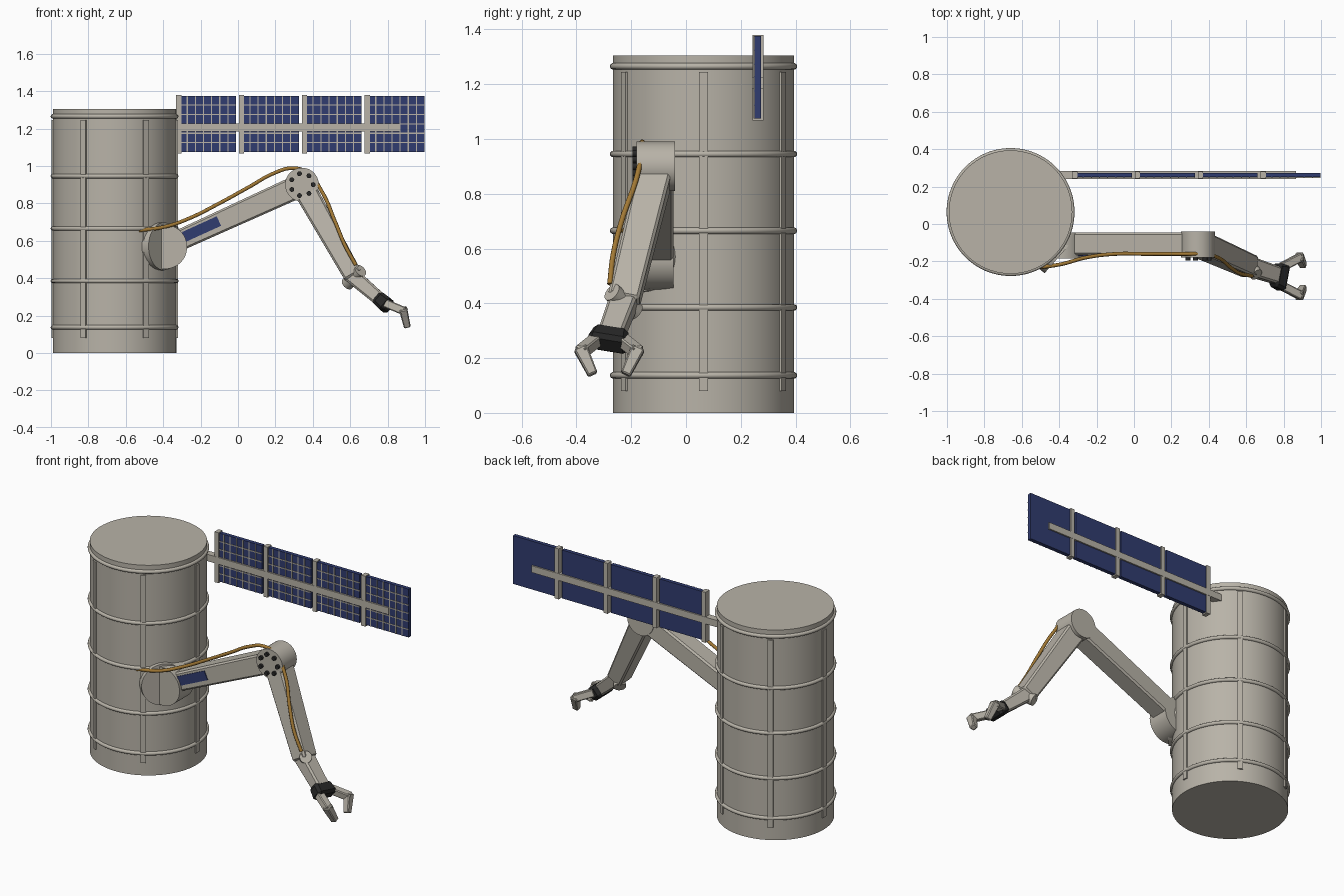
import bpy, bmesh, math
from mathutils import Vector, Matrix

cube = bpy.data.objects.get("Cube")
if cube:
    bpy.data.objects.remove(cube, do_unlink=True)


def material(name, rgb):
    m = bpy.data.materials.new(name)
    m.use_nodes = True
    m.diffuse_color = (*rgb, 1)
    bsdf = m.node_tree.nodes["Principled BSDF"]
    bsdf.inputs["Base Color"].default_value = (*rgb, 1)
    bsdf.inputs["Roughness"].default_value = 0.6
    return m


BEIGE = material("warm_grey", (0.48, 0.45, 0.39))
BLUE = material("solar_blue", (0.03, 0.045, 0.16))
BLACK = material("rubber_black", (0.02, 0.02, 0.02))
GOLD = material("cable_gold", (0.36, 0.19, 0.035))


def finish(name, bm, mat, smooth=False, bevel=0):
    bmesh.ops.recalc_face_normals(bm, faces=bm.faces)
    mesh = bpy.data.meshes.new(name)
    bm.to_mesh(mesh)
    bm.free()
    mesh.materials.append(mat)
    ob = bpy.data.objects.new(name, mesh)
    bpy.context.collection.objects.link(ob)
    if bevel:
        mod = ob.modifiers.new("bevel", "BEVEL")
        mod.width = bevel
        mod.segments = 1
    if smooth:
        bpy.ops.object.select_all(action="DESELECT")
        ob.select_set(True)
        bpy.context.view_layer.objects.active = ob
        bpy.ops.object.shade_smooth_by_angle(angle=math.radians(35))
    return ob


def box(name, low, high, mat):
    low, high = Vector(low), Vector(high)
    bm = bmesh.new()
    bmesh.ops.create_cube(bm, size=1)
    bmesh.ops.scale(bm, vec=high - low, verts=bm.verts)
    bmesh.ops.translate(bm, vec=(low + high) / 2, verts=bm.verts)
    return finish(name, bm, mat)


def cylinder(name, a, b, r, mat, sides=48):
    a, b = Vector(a), Vector(b)
    bm = bmesh.new()
    turn = (b - a).to_track_quat("Z", "Y").to_matrix().to_4x4()
    bmesh.ops.create_cone(bm, cap_ends=True, segments=sides, radius1=r, radius2=r,
                          depth=(b - a).length,
                          matrix=Matrix.Translation((a + b) / 2) @ turn)
    return finish(name, bm, mat, smooth=True)


def beam(name, a, b, start, end, mat, bevel=0.01):
    """Tapered box from a to b; start and end are (width near y, height)."""
    a, b = Vector(a), Vector(b)
    along = (b - a).normalized()
    up = along.cross(Vector((0, 1, 0))).normalized()
    side = up.cross(along)
    bm = bmesh.new()
    rings = []
    for p, (w, h) in ((a, start), (b, end)):
        rings.append([bm.verts.new(p + side * w * s / 2 + up * h * t / 2)
                      for s, t in ((-1, -1), (1, -1), (1, 1), (-1, 1))])
    for ring in rings:
        bm.faces.new(ring)
    for i in range(4):
        j = (i + 1) % 4
        bm.faces.new((rings[0][i], rings[0][j], rings[1][j], rings[1][i]))
    return finish(name, bm, mat, bevel=bevel)


# Drum-shaped hull with hoops and vertical stringers
HX, HY, HR = -0.66, 0.064, 0.33
cylinder("hull", (HX, HY, 0), (HX, HY, 1.305), HR, BEIGE, 96)
for i, z in enumerate((0.137, 0.385, 0.665, 0.945, 1.265)):
    bpy.ops.mesh.primitive_torus_add(location=(HX, HY, z), major_radius=HR, minor_radius=0.012,
                                     major_segments=96, minor_segments=10)
    hoop = bpy.context.object
    hoop.name = f"hull_hoop_{i + 1}"
    hoop.data.materials.append(BEIGE)
    bpy.ops.object.shade_smooth()
for i in range(6):
    bm = bmesh.new()
    bmesh.ops.create_cube(bm, size=1)
    bmesh.ops.scale(bm, vec=(0.02, 0.032, 1.165), verts=bm.verts)
    bmesh.ops.translate(bm, vec=(HR - 0.002, 0, 0.662), verts=bm.verts)
    bmesh.ops.transform(bm, matrix=Matrix.Translation((HX, HY, 0))
                        @ Matrix.Rotation(math.radians(60 * i), 4, "Z"), verts=bm.verts)
    finish(f"hull_stringer_{i + 1}", bm, BEIGE)

# Solar wing: boom, four panels, posts and cell grid lines
PY, LOW, HIGH = 0.262, 1.075, 1.375
box("wing_boom", (-0.42, PY - 0.021, 1.185), (0.865, PY + 0.021, 1.227), BEIGE)
for k in range(4):
    x0 = -0.315 + k * 0.336
    x1 = x0 + 0.304
    box(f"solar_panel_{k + 1}", (x0, PY - 0.012, LOW), (x1, PY + 0.012, HIGH), BLUE)
    box(f"panel_post_{k + 1}", (x0 - 0.016, PY - 0.02, LOW - 0.008),
        (x0 + 0.012, PY + 0.02, HIGH + 0.005), BEIGE)
    front, back = PY - 0.015, PY - 0.011
    for i in range(1, 7):
        x = x0 + (x1 - x0) * i / 7
        box("cell_line_vertical", (x - 0.003, front, LOW), (x + 0.003, back, HIGH), BEIGE)
    for i in range(1, 6):
        z = LOW + (HIGH - LOW) * i / 6
        box("cell_line_horizontal", (x0, front, z - 0.003), (x1, back, z + 0.003), BEIGE)

# Shoulder: round mount facing out of the hull and a cross-wise joint
turn = math.radians(-41)
out = Vector((math.cos(turn), math.sin(turn), 0))
hub = Vector((HX, HY, 0.57))
cylinder("shoulder_mount", hub + out * 0.28, hub + out * 0.352, 0.128, BEIGE)
shoulder = Vector((-0.39, -0.11, 0.567))
cylinder("shoulder_joint", shoulder + Vector((0, 0.065, 0)),
         shoulder - Vector((0, 0.075, 0)), 0.118, BEIGE)

# Upper arm with an inset blue plate
elbow = Vector((0.342, -0.105, 0.9))
start = Vector((-0.39, -0.105, 0.567))
beam("upper_arm", start, elbow, (0.12, 0.11), (0.12, 0.125), BEIGE)
along = (elbow - start).normalized()
plate = Vector((-0.195, -0.166, 0.663))
beam("arm_plate", plate - along * 0.102, plate + along * 0.102,
     (0.008, 0.056), (0.008, 0.056), BLUE, 0)

# Elbow joint with a ring of bolts
cylinder("elbow_joint", (elbow.x, -0.04, elbow.z), (elbow.x, -0.18, elbow.z), 0.09, BEIGE)
for i in range(7):
    t = math.tau * i / 7
    x, z = elbow.x + 0.06 * math.cos(t), elbow.z + 0.06 * math.sin(t)
    cylinder(f"elbow_bolt_{i + 1}", (x, -0.17, z), (x, -0.195, z), 0.013, BLACK, 12)

# Forearm, wrist pin and hand
wrist = Vector((0.62, -0.228, 0.405))
palm = Vector((0.78, -0.28, 0.268))
beam("forearm", elbow, wrist, (0.125, 0.125), (0.115, 0.1), BEIGE)
pin = Vector((0.54, -0.65, 0.54)).normalized() * 0.066
cylinder("wrist_pin", wrist - pin, wrist + pin, 0.035, BEIGE, 24)
beam("wrist_link", wrist.lerp(palm, -0.12), palm, (0.1, 0.085), (0.09, 0.07), BEIGE)
reach = (palm - wrist).normalized()
beam("hand_cuff", palm - reach * 0.045, palm + reach * 0.035,
     (0.125, 0.075), (0.15, 0.085), BLACK, 0.016)

# Two bent gripper fingers, mirrored across the hand
for side, name in ((-1, "right"), (1, "left")):
    base = Vector((0.79, palm.y + side * 0.05, 0.265))
    knuckle = Vector((0.885, palm.y + side * 0.1, 0.225))
    tip = Vector((0.905, palm.y + side * 0.06, 0.14))
    beam(f"{name}_finger_base", base, knuckle + (knuckle - base) * 0.1,
         (0.045, 0.045), (0.045, 0.045), BEIGE, 0.005)
    beam(f"{name}_finger_tip", knuckle + (knuckle - tip) * 0.15, tip,
         (0.05, 0.045), (0.036, 0.036), BEIGE, 0.005)

# Cable running along the arm
path = [(-0.53, -0.235, 0.655), (-0.39, -0.215, 0.675), (-0.26, -0.18, 0.72),
        (-0.1, -0.16, 0.8), (0.06, -0.16, 0.888), (0.19, -0.16, 0.96), (0.29, -0.16, 0.988),
        (0.37, -0.16, 0.965), (0.45, -0.18, 0.86), (0.52, -0.235, 0.7),
        (0.57, -0.265, 0.58), (0.63, -0.278, 0.47)]
curve = bpy.data.curves.new("cable", "CURVE")
curve.dimensions = "3D"
curve.bevel_depth = 0.01
curve.bevel_resolution = 3
curve.use_fill_caps = True
spline = curve.splines.new("BEZIER")
spline.bezier_points.add(len(path) - 1)
for point, co in zip(spline.bezier_points, path):
    point.co = co
    point.handle_left_type = point.handle_right_type = "AUTO"
curve.materials.append(GOLD)
bpy.context.collection.objects.link(bpy.data.objects.new("cable", curve))
